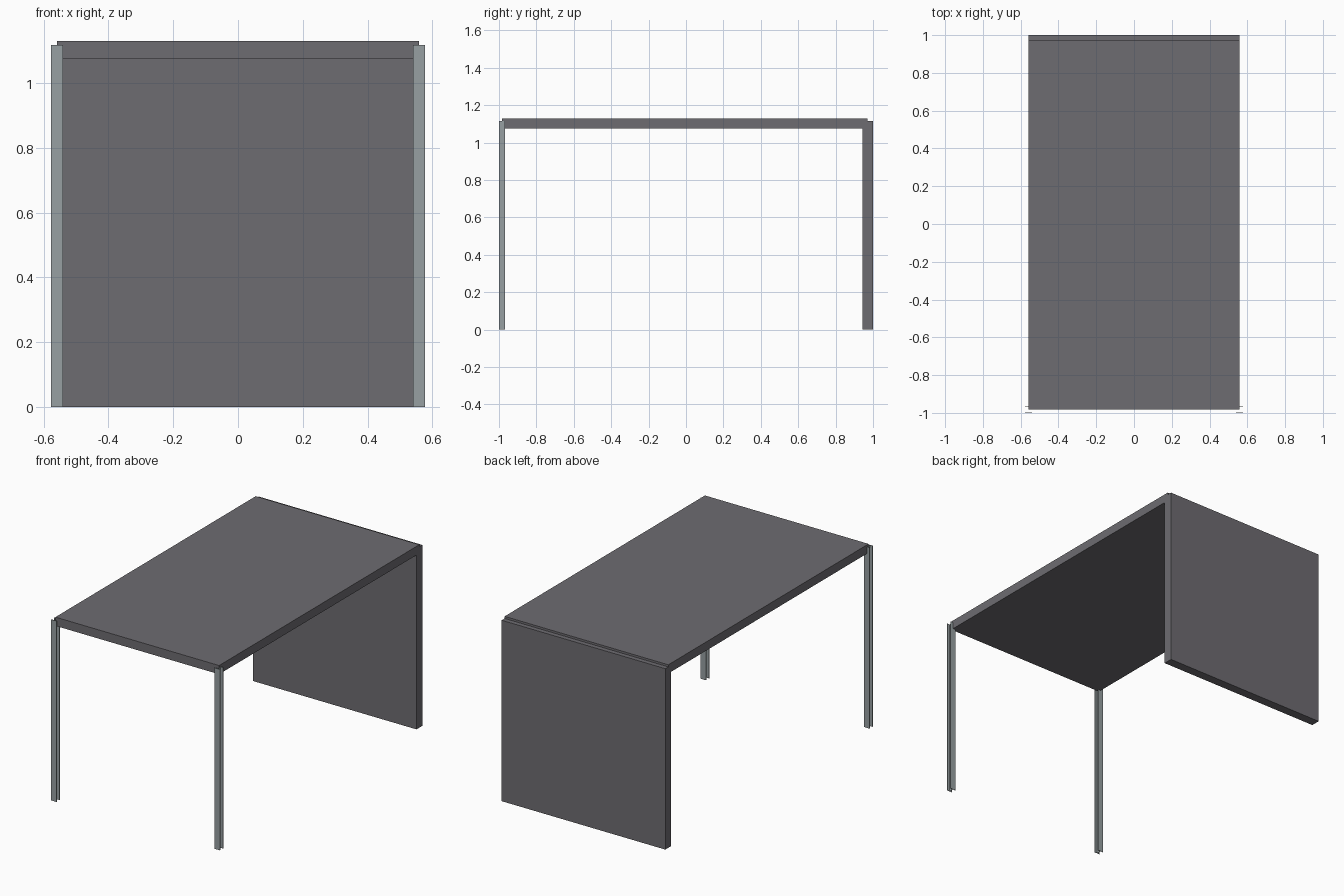
import bpy, bmesh

if "Cube" in bpy.data.objects:
    bpy.data.objects.remove(bpy.data.objects["Cube"])


def material(name, rgb):
    m = bpy.data.materials.new(name)
    m.diffuse_color = (*rgb, 1)
    m.use_nodes = True
    m.node_tree.nodes["Principled BSDF"].inputs["Base Color"].default_value = m.diffuse_color
    return m


dark = material("dark_panel", (0.155, 0.15, 0.165))
steel = material("steel", (0.31, 0.35, 0.36))


def finish(bm, name, mat):
    bmesh.ops.recalc_face_normals(bm, faces=bm.faces)
    me = bpy.data.meshes.new(name)
    bm.to_mesh(me)
    bm.free()
    me.materials.append(mat)
    ob = bpy.data.objects.new(name, me)
    bpy.context.collection.objects.link(ob)
    return ob


def box(name, x, y, z, mat):
    bm = bmesh.new()
    bmesh.ops.create_cube(bm, size=1)
    for v in bm.verts:
        v.co = [r[0] if c < 0 else r[1] for c, r in zip(v.co, (x, y, z))]
    return finish(bm, name, mat)


def i_beam(name, cx, cy, w, d, flange, web, height, mat):
    # I-shaped section, flanges facing front and back, extruded upward
    a, b, t = w / 2, d / 2, web / 2
    half = [(a, -b), (a, -b + flange), (t, -b + flange),
            (t, b - flange), (a, b - flange), (a, b)]
    outline = half + [(-x, y) for x, y in reversed(half)]
    bm = bmesh.new()
    face = bm.faces.new([bm.verts.new((cx + x, cy + y, 0)) for x, y in outline])
    ext = bmesh.ops.extrude_face_region(bm, geom=[face])
    verts = [g for g in ext["geom"] if isinstance(g, bmesh.types.BMVert)]
    bmesh.ops.translate(bm, verts=verts, vec=(0, 0, height))
    return finish(bm, name, mat)


# Roof slab and rear wall
box("roof_slab", (-0.559, 0.559), (-0.983, 0.971), (1.076, 1.13), dark)
box("rear_wall", (-0.559, 0.559), (0.943, 1.0), (0, 1.117), dark)

# Front steel posts
for side, s in (("left", -1), ("right", 1)):
    i_beam(f"front_post_{side}", s * 0.5585, -0.9835, 0.037, 0.033,
           0.003, 0.002, 1.117, steel)
